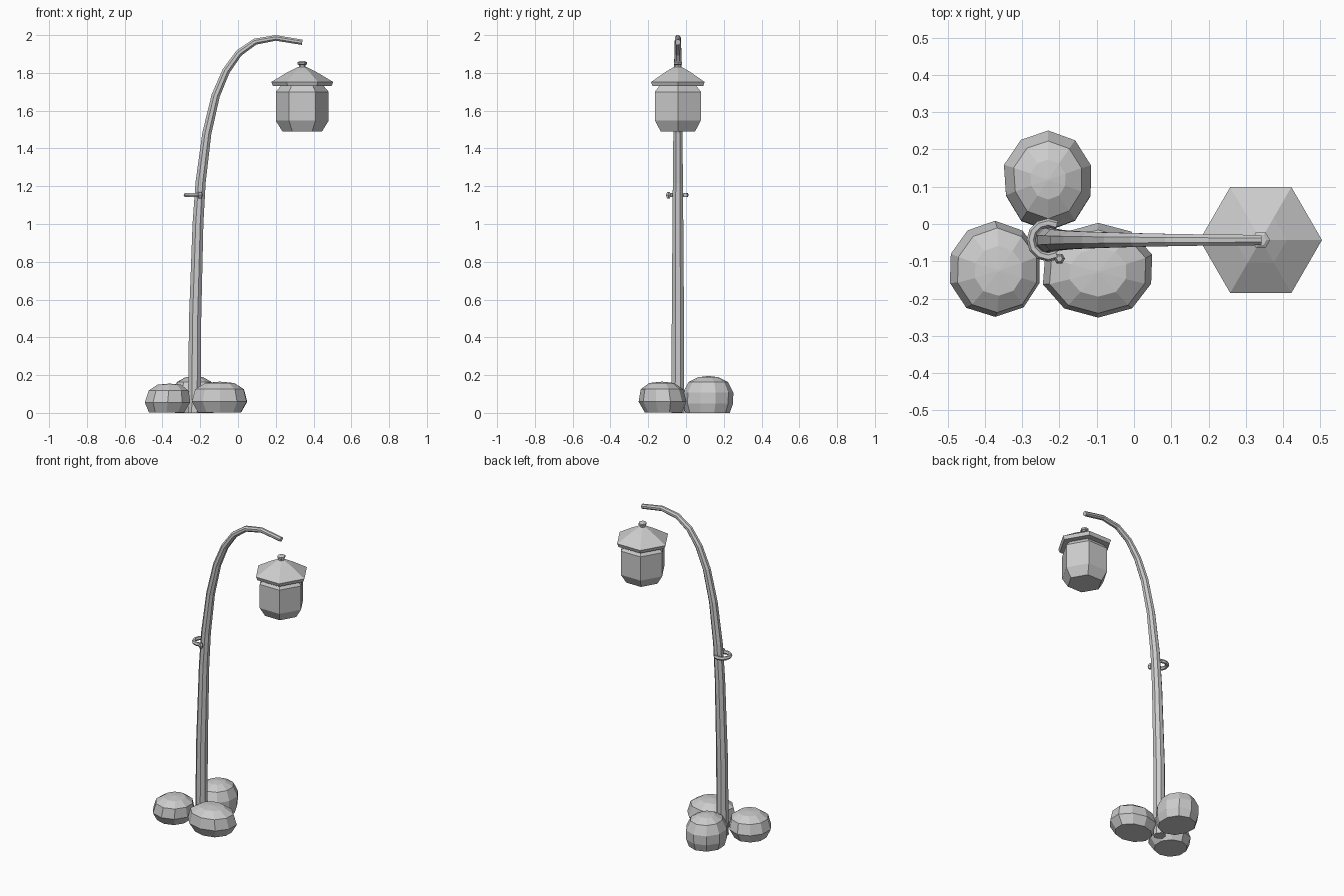
import bpy, bmesh, math, random
from mathutils import Vector

random.seed(4)
cube = bpy.data.objects.get("Cube")
if cube:
    bpy.data.objects.remove(cube, do_unlink=True)

grey = bpy.data.materials.new("plain grey")
grey.use_nodes = True
grey.diffuse_color = (0.6, 0.6, 0.6, 1)
grey.node_tree.nodes["Principled BSDF"].inputs["Base Color"].default_value = (0.6, 0.6, 0.6, 1)


def loft(name, rings):
    """Skin a list of equal-sized rings and cap both ends."""
    bm = bmesh.new()
    loops = [[bm.verts.new(p) for p in ring] for ring in rings]
    n = len(loops[0])
    for a, b in zip(loops, loops[1:]):
        for i in range(n):
            j = (i + 1) % n
            bm.faces.new((a[i], a[j], b[j], b[i]))
    bm.faces.new(loops[0][::-1])
    bm.faces.new(loops[-1])
    bmesh.ops.recalc_face_normals(bm, faces=bm.faces)
    mesh = bpy.data.meshes.new(name)
    bm.to_mesh(mesh)
    bm.free()
    mesh.materials.append(grey)
    obj = bpy.data.objects.new(name, mesh)
    bpy.context.collection.objects.link(obj)
    return obj


def circle(centre, radius, sides, u, v, turn=0.0):
    angles = [2 * math.pi * (i + turn) / sides for i in range(sides)]
    return [centre + radius * (math.cos(a) * u + math.sin(a) * v) for a in angles]


def tube(name, points, radii, sides, up):
    """Sweep a polygon along a planar path whose plane has normal up."""
    rings = []
    for i, (p, r) in enumerate(zip(points, radii)):
        tangent = (points[min(i + 1, len(points) - 1)] - points[max(i - 1, 0)]).normalized()
        rings.append(circle(p, r, sides, up, tangent.cross(up), 0.5))
    return loft(name, rings)


X, Y, Z = Vector((1, 0, 0)), Vector((0, 1, 0)), Vector((0, 0, 1))
AXIS_Y = -0.043

# Tapered pole that bends over at the top
path = [(-0.231, 0), (-0.227, 0.5), (-0.212, 1.0), (-0.198, 1.22), (-0.165, 1.48),
        (-0.118, 1.68), (-0.063, 1.81), (0.005, 1.905), (0.09, 1.965), (0.2, 1.985), (0.34, 1.962)]
radii = [0.037, 0.035, 0.031, 0.029, 0.026, 0.024, 0.022, 0.02, 0.018, 0.016, 0.015]
tube("curved_pole", [Vector((x, AXIS_Y, z)) for x, z in path], radii, 8, Y)

# Open hook ring wrapped around the pole
centre = Vector((-0.23, AXIS_Y, 1.153))
arc = [math.radians(60 + 30 * i) for i in range(9)]
tube("hook_ring", [centre + 0.046 * (math.cos(a) * X + math.sin(a) * Y) for a in arc], [0.012] * 9, 6, Z)
tip = centre + Vector((0.03, -0.05, 0))
loft("hook_tip", [circle(tip + Z * h, r, 6, X, Y) for h, r in ((-0.017, 0.008), (0, 0.015), (0.017, 0.008))])


# Hexagonal lantern, stacked from three profiles
def hexagon_part(name, profile):
    loft(name, [circle(Vector((0.34, AXIS_Y, z)), r, 6, X, Y) for r, z in profile])


hexagon_part("lantern_body", [(0.105, 1.49), (0.14, 1.547), (0.14, 1.7), (0.11, 1.735)])
hexagon_part("lantern_roof", [(0.155, 1.73), (0.164, 1.752), (0.07, 1.808), (0.022, 1.832)])
hexagon_part("lantern_finial", [(0.018, 1.825), (0.018, 1.842), (0.025, 1.846), (0.025, 1.856), (0.015, 1.862)])


# Faceted rocks around the foot
def rock(name, x, y, rx, ry, height, sides, profile, lean):
    rings = []
    wobble = [random.uniform(0.97, 1.03) for _ in range(sides)]
    for r, h in profile:
        shift = Vector((x + lean[0] * h, y + lean[1] * h, h * height))
        ring = circle(Vector(), r, sides, X * rx, Y * ry, 0.5)
        rings.append([shift + p * w for p, w in zip(ring, wobble)])
    loft(name, rings)


low = [(0.78, 0.02), (1.0, 0.36), (0.88, 0.76), (0.52, 0.96), (0.03, 1.0)]
tall = [(0.88, 0.0), (1.0, 0.25), (1.0, 0.55), (0.78, 0.84), (0.4, 0.97), (0.03, 1.0)]
rock("left_rock", -0.378, -0.115, 0.128, 0.128, 0.155, 10, low, (0.015, -0.01))
rock("front_rock", -0.096, -0.118, 0.152, 0.127, 0.165, 10, low, (0, -0.01))
rock("back_rock", -0.23, 0.114, 0.122, 0.132, 0.195, 10, tall, (0, 0.005))
